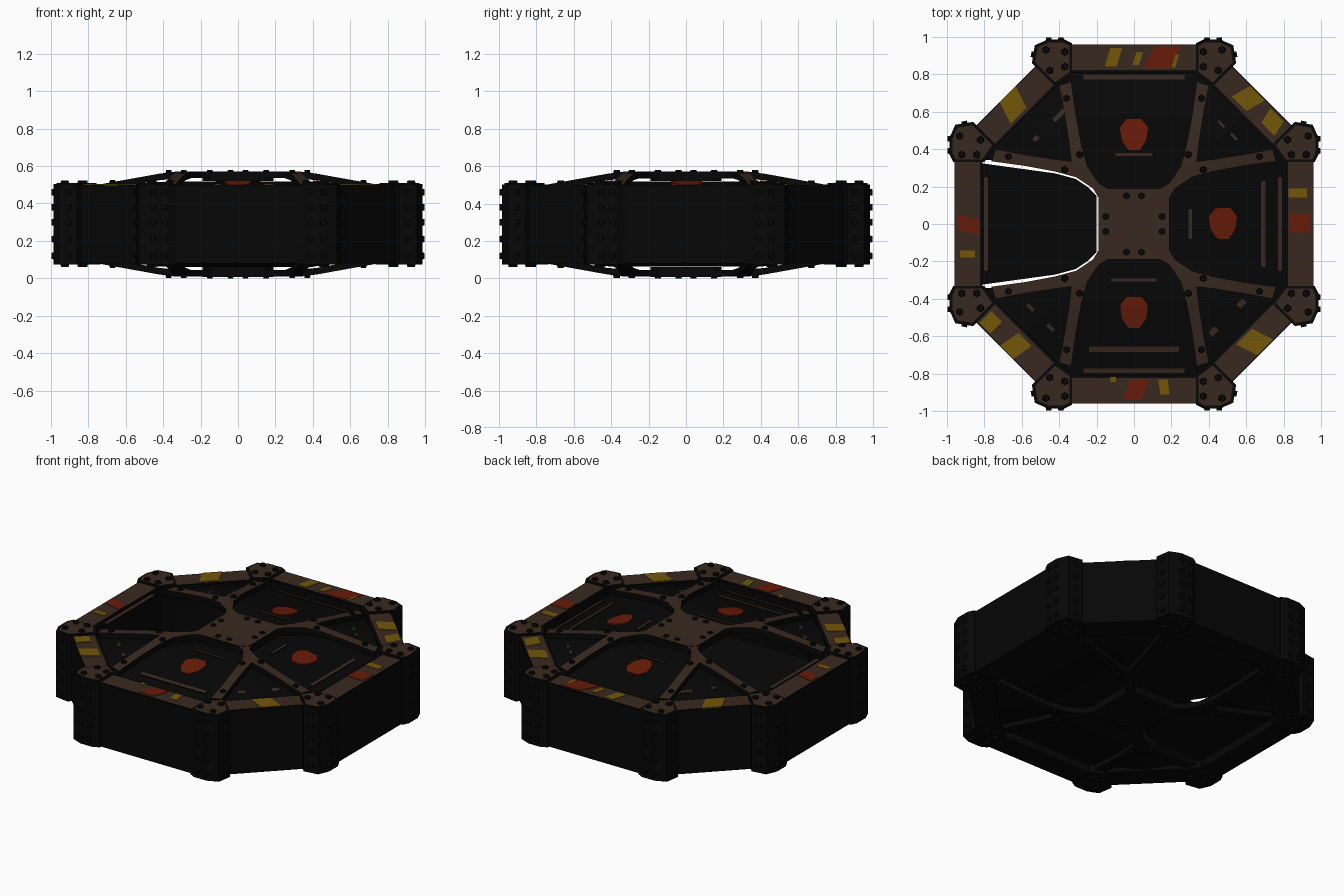
import bpy, bmesh, math
from mathutils import Vector, Matrix

if "Cube" in bpy.data.objects:
    bpy.data.objects.remove(bpy.data.objects["Cube"])

def material(name, rgb):
    m = bpy.data.materials.new(name)
    m.diffuse_color = (*rgb, 1)
    m.use_nodes = True
    m.node_tree.nodes["Principled BSDF"].inputs["Base Color"].default_value = m.diffuse_color
    return m

BLACK = material("soot black", (0.002, 0.002, 0.002))
BROWN = material("dark brown metal", (0.039, 0.0215, 0.014))
YELLOW = material("worn yellow", (0.175, 0.092, 0.002))
RED = material("rust red", (0.135, 0.011, 0.002))
H = 0.58                       # top and bottom mirror about H / 2
SYM = [(sx, sy, sw) for sx in (1, -1) for sy in (1, -1) for sw in (0, 1)]

def sym(p, s):
    x, y = (p[1], p[0]) if s[2] else (p[0], p[1])
    return (x * s[0], y * s[1])

def dome(x, y):
    """Height of the gently domed frame."""
    m = max(abs(x), abs(y))
    return 0.57 - 0.07 * min(1.2, max(0, (m - 0.36) / 0.39))

def strip(bm, pairs, top, thick, flip=False):
    """Solid band through pairs of left and right edge points."""
    rows = []
    for pair in pairs:
        row = []
        for d in (0, thick):
            for x, y in pair:
                z = top(x, y) - d
                row.append(bm.verts.new((x, y, H - z if flip else z)))
        rows.append(row)
    for a, b in zip(rows, rows[1:]):
        for i, j in ((0, 1), (1, 3), (3, 2), (2, 0)):
            bm.faces.new((a[i], a[j], b[j], b[i]))
    for r in (rows[0], rows[-1]):
        bm.faces.new((r[0], r[1], r[3], r[2]))

def prism(bm, poly, z0, z1):
    lo = [bm.verts.new((x, y, z0)) for x, y in poly]
    hi = [bm.verts.new((x, y, z1)) for x, y in poly]
    bm.faces.new(lo)
    bm.faces.new(hi)
    n = len(poly)
    for i in range(n):
        k = (i + 1) % n
        bm.faces.new((lo[i], lo[k], hi[k], hi[i]))

def bolt(bm, pos, normal, r=0.02, h=0.02):
    rot = Vector(normal).to_track_quat('Z', 'Y').to_matrix().to_4x4()
    bmesh.ops.create_cone(bm, cap_ends=True, segments=6, radius1=r, radius2=r * 0.8,
                          depth=h, matrix=Matrix.Translation(pos) @ rot)

def finish(name, bm, side, top=None):
    bmesh.ops.recalc_face_normals(bm, faces=bm.faces[:])
    for f in bm.faces:
        f.material_index = 1 if top and f.normal.z > 0.5 else 0
    me = bpy.data.meshes.new(name)
    bm.to_mesh(me)
    bm.free()
    for m in (side, top):
        if m:
            me.materials.append(m)
    ob = bpy.data.objects.new(name, me)
    bpy.context.collection.objects.link(ob)

# Octagonal outer wall and its brown top strips
def octagon(flat, diag):
    v = diag * math.sqrt(2) - flat
    return [(flat, v), (v, flat), (-v, flat), (-flat, v),
            (-flat, -v), (-v, -flat), (v, -flat), (flat, -v)]

out, inn = octagon(0.96, 0.968), octagon(0.81, 0.815)
o2, i2 = octagon(0.955, 0.963), octagon(0.822, 0.828)
bm = bmesh.new()
rim = bmesh.new()
for i in range(8):
    k = (i + 1) % 8
    prism(bm, (out[i], out[k], inn[k], inn[i]), 0.08, 0.495)
    prism(rim, (o2[i], o2[k], i2[k], i2[i]), 0.49, 0.50)
finish("outer_wall", bm, BLACK)
finish("rim_strips", rim, BLACK, BROWN)

# Corner brackets with capped tops and bolts
shape = [(0.33, 0.80), (0.33, 0.965), (0.37, 0.985), (0.46, 0.985),
         (0.53, 0.955), (0.545, 0.86), (0.42, 0.735)]
cx, cy = 0.43, 0.88
cap = [(cx + (x - cx) * 0.85, cy + (y - cy) * 0.85) for x, y in shape]
body, caps, bolts = bmesh.new(), bmesh.new(), bmesh.new()
for s in SYM:
    prism(body, [sym(p, s) for p in shape], 0.075, 0.503)
    prism(caps, [sym(p, s) for p in cap], 0.5, 0.51)
    for p in ((0.37, 0.92), (0.47, 0.93), (0.37, 0.84), (0.45, 0.82)):
        x, y = sym(p, s)
        for z, n in ((0.512, 1), (0.07, -1)):
            bolt(bolts, (x, y, z), (0, 0, n), 0.022)
    for z in (0.12, 0.21, 0.30, 0.38, 0.46):
        for p, n in (((0.39, 0.987), (0, 1)), ((0.455, 0.987), (0, 1)),
                     ((0.54, 0.905), (1, 0.2))):
            bolt(bolts, (*sym(p, s), z), (*sym(n, s), 0))
finish("corner_brackets", body, BLACK)
finish("bracket_caps", caps, BLACK, BROWN)
finish("bracket_bolts", bolts, BLACK)

# Forked spider frame, hub plate and bolts, above and below
fork = [((0.11, 0.17), (0.14, 0.14)), ((0.19, 0.22), (0.205, 0.205)),
        ((0.25, 0.31), (0.335, 0.335)), ((0.28, 0.42), (0.345, 0.42)),
        ((0.31, 0.58), (0.37, 0.58)), ((0.335, 0.76), (0.40, 0.74))]
hub = [(0.15, 0.19), (0.19, 0.15), (0.19, -0.15), (0.15, -0.19),
       (-0.15, -0.19), (-0.19, -0.15), (-0.19, 0.15), (-0.15, 0.19)]
for side, flip in (("top", False), ("bottom", True)):
    frame, plate, pins = bmesh.new(), bmesh.new(), bmesh.new()
    for s in SYM:
        strip(frame, [[sym(p, s) for p in pair] for pair in fork], dome, 0.035, flip)
        for p in ((0.36, 0.67), (0.29, 0.37), (0.15, 0.04)):
            x, y = sym(p, s)
            z = dome(x, y) + 0.002
            bolt(pins, (x, y, H - z if flip else z), (0, 0, -1 if flip else 1), 0.02, 0.016)
    z0, z1 = (0.52, 0.572) if not flip else (0.008, 0.06)
    prism(plate, hub, z0, z1)
    top = None if flip else BROWN
    finish(side + "_spider_frame", frame, BLACK, top)
    finish(side + "_hub_plate", plate, BLACK, top)
    finish(side + "_frame_bolts", pins, BLACK)

# Sunken panels; the left one on top is missing, leaving an opening
def sunk(x, y):
    return min(0.518, dome(x, y) - 0.042)

axis_panel = [((-w, y), (w, y)) for w, y in
              ((0.15, 0.16), (0.23, 0.28), (0.31, 0.40), (0.345, 0.58), (0.35, 0.82))]
loose_panel = [((-w, y), (w, y)) for w, y in
               ((0.15, 0.20), (0.20, 0.25), (0.24, 0.31), (0.27, 0.42), (0.325, 0.82))]
half_diag = [((0.30, 0.30), (0.305, 0.305)), ((0.32, 0.55), (0.44, 0.44)),
             ((0.345, 0.81), (0.58, 0.58))]
TURNS = [(1, 1, 0), (1, -1, 0), (1, 1, 1), (-1, 1, 1)]   # back, front, right, left
for side, flip in (("top", False), ("bottom", True)):
    bm = bmesh.new()
    for s in TURNS[:3]:
        strip(bm, [[sym(p, s) for p in pair] for pair in axis_panel], sunk, 0.015, flip)
    if flip:
        strip(bm, [[sym(p, TURNS[3]) for p in pair] for pair in loose_panel], sunk, 0.015, flip)
    for s in SYM:
        strip(bm, [[sym(p, s) for p in pair] for pair in half_diag], sunk, 0.015, flip)
    finish(side + "_panels", bm, BLACK)

# Thin brown ribs on the panels
def rect(cx, cy, ang, lx, ly, skew=0.0):
    c, s = math.cos(ang), math.sin(ang)
    pts = [(-lx - skew, -ly), (lx - skew, -ly), (lx + skew, ly), (-lx + skew, ly)]
    return [(cx + x * c - y * s, cy + x * s + y * c) for x, y in pts]

def lifted(x, y):
    return sunk(x, y) + 0.006

bm = bmesh.new()
for x, y, a, l, w in ((0, 0.785, 0, 0.27, 0.012), (0, -0.785, 0, 0.27, 0.012),
                      (0, -0.67, 0, 0.24, 0.015), (0.69, 0, 90, 0.23, 0.012),
                      (0.78, 0, 90, 0.25, 0.01), (0, 0.37, 0, 0.10, 0.008),
                      (0, -0.30, 0, 0.12, 0.008), (0.30, 0, 90, 0.08, 0.01),
                      (-0.45, 0.53, 45, 0.12, 0.013), (0.50, 0.50, -45, 0.07, 0.008),
                      (-0.50, -0.50, -45, 0.10, 0.010), (0.50, -0.50, 45, 0.13, 0.016)):
    q = rect(x, y, math.radians(a), l, w)
    strip(bm, [(q[0], q[3]), (q[1], q[2])], lifted, 0.008)
finish("panel_ribs", bm, BLACK, BROWN)
bm = bmesh.new()
prism(bm, rect(-0.79, 0, math.pi / 2, 0.25, 0.014), 0.485, 0.494)
finish("left_inner_rib", bm, BLACK, BROWN)

# Red paint blotches on the three remaining panels
bm = bmesh.new()
for x, y in ((0, 0.475), (0, -0.475), (0.475, 0)):
    rows = [(-0.08, 0.03), (-0.03, 0.065), (0.04, 0.075), (0.085, 0.04)]
    strip(bm, [((x - w, y + d), (x + w, y + d)) for d, w in rows], lifted, 0.008)
finish("panel_red_blotches", bm, RED)

# Worn paint patches on the rim strips
def patches(name, mat, rows):
    bm = bmesh.new()
    for x, y, a, l, w, k in rows:
        prism(bm, rect(x, y, math.radians(a), l, w, k), 0.497, 0.503)
    finish(name, bm, mat)

patches("rim_yellow_patches", YELLOW, (
    (-0.11, 0.89, 0, 0.032, 0.05, 0.015), (0.02, 0.885, 0, 0.018, 0.035, 0.012),
    (0.22, 0.87, 0, 0.010, 0.035, 0.01), (-0.11, -0.83, 0, 0.015, 0.014, 0),
    (0.16, -0.87, 0, 0.025, 0.04, -0.005), (0.875, 0.165, 90, 0.024, 0.05, 0),
    (-0.89, -0.16, 90, 0.018, 0.04, 0), (-0.645, 0.635, 45, 0.06, 0.06, 0.02),
    (0.61, 0.67, -45, 0.055, 0.055, 0.015), (0.74, 0.545, -45, 0.05, 0.045, -0.01),
    (-0.63, -0.65, -45, 0.05, 0.058, 0.01), (-0.765, -0.525, -45, 0.04, 0.045, 0),
    (0.645, -0.63, 45, 0.06, 0.06, -0.02)))
patches("rim_red_patches", RED, (
    (0.15, 0.89, 0, 0.07, 0.058, 0.03), (0.01, -0.885, 0, 0.05, 0.055, 0.02),
    (0.885, 0.005, 90, 0.05, 0.058, 0), (-0.885, -0.005, 90, 0.04, 0.06, 0.015)))
